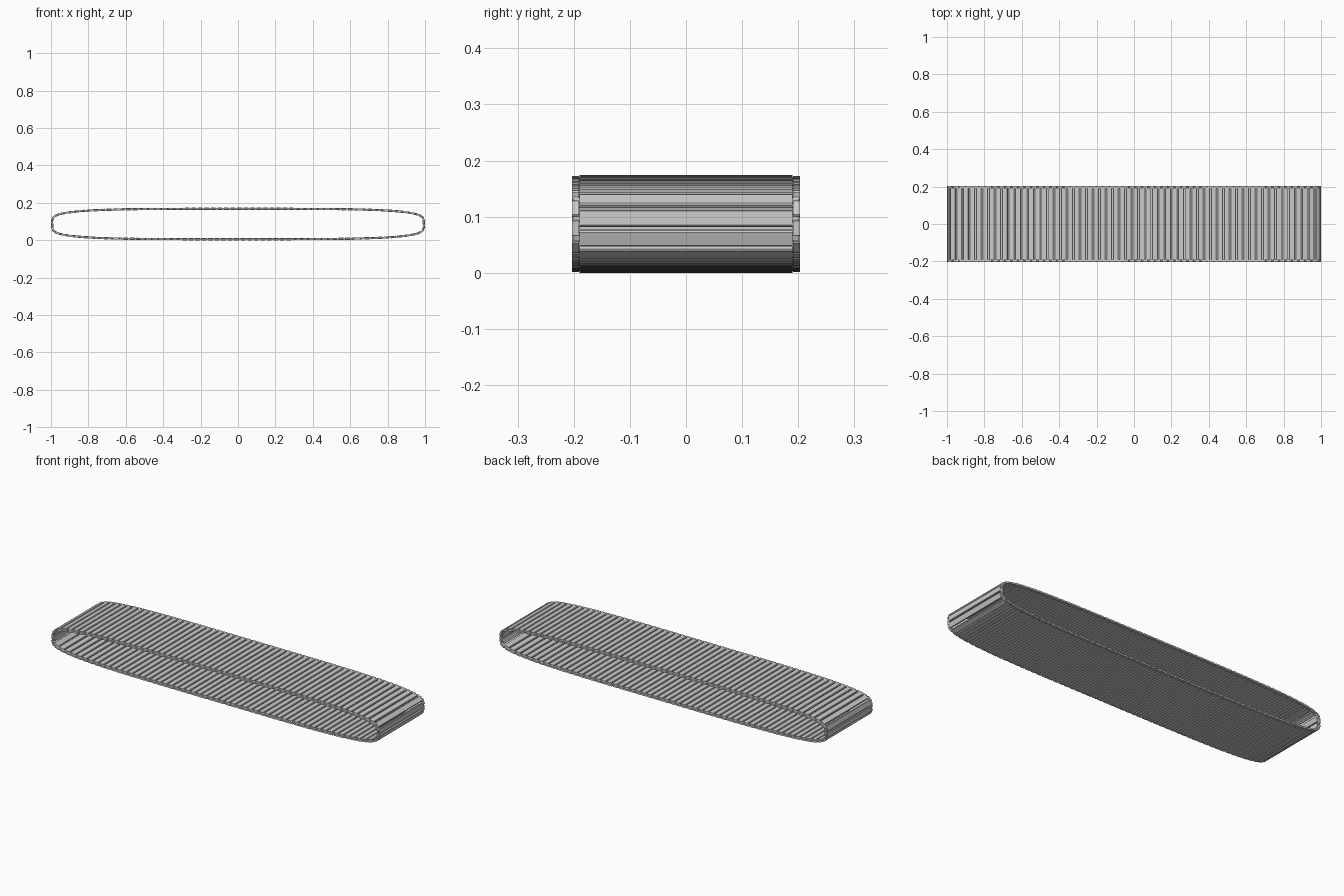
import bpy, bmesh, math
from mathutils import Matrix, Vector

if "Cube" in bpy.data.objects:
    bpy.data.objects.remove(bpy.data.objects["Cube"])

LINKS = 118
HALF_X, HALF_Z, MID_Z, POWER = 0.993, 0.081, 0.087, 4.2


def loop_point(a):
    c, s = math.cos(a), math.sin(a)
    e = 2 / POWER
    return Vector((HALF_X * math.copysign(abs(c) ** e, c), 0,
                   MID_Z + HALF_Z * math.copysign(abs(s) ** e, s)))


# Finely sampled flattened loop with running length
fine = [loop_point(2 * math.pi * i / 24000) for i in range(24001)]
length = [0.0]
for p, q in zip(fine, fine[1:]):
    length.append(length[-1] + (q - p).length)
total = length[-1]
pitch = total / LINKS


def at_length(d):
    d %= total
    lo, hi = 0, len(length) - 1
    while hi - lo > 1:
        m = (lo + hi) // 2
        if length[m] <= d:
            lo = m
        else:
            hi = m
    t = (d - length[lo]) / max(length[hi] - length[lo], 1e-9)
    return fine[lo].lerp(fine[hi], t)


def frame(d):
    a, b = at_length(d - pitch * 0.4), at_length(d + pitch * 0.4)
    t = (b - a).normalized()
    y = Vector((0, 1, 0))
    n = t.cross(y)
    m = Matrix((t, y, n)).transposed().to_4x4()
    m.translation = at_length(d)
    return m


def add_bar(bm, m, y0, y1, w, h, c):
    # Chamfered bar across the track
    prof = [(-w, -h + c), (-w + c, -h), (w - c, -h), (w, -h + c),
            (w, h - c), (w - c, h), (-w + c, h), (-w, h - c)]
    r0 = [bm.verts.new(m @ Vector((x, y0, z))) for x, z in prof]
    r1 = [bm.verts.new(m @ Vector((x, y1, z))) for x, z in prof]
    bm.faces.new(r0)
    bm.faces.new(r1[::-1])
    for i in range(8):
        j = (i + 1) % 8
        bm.faces.new((r0[j], r0[i], r1[i], r1[j]))


def build(name, bars, shift):
    bm = bmesh.new()
    for i in range(LINKS):
        m = frame(0.010 + (i + shift) * pitch)
        for bar in bars:
            add_bar(bm, m, *bar)
    bmesh.ops.recalc_face_normals(bm, faces=bm.faces)
    me = bpy.data.meshes.new(name)
    bm.to_mesh(me)
    bm.free()
    ob = bpy.data.objects.new(name, me)
    bpy.context.collection.objects.link(ob)


# Wide tread plates
build("tread_plates", [(-0.19, 0.19, pitch * 0.43, 0.006, 0.0025)], 0)
# End connectors bridging neighbouring plates on both sides
build("end_connectors", [(s * 0.197 - 0.0065, s * 0.197 + 0.0065,
                          pitch * 0.42, 0.0045, 0.002) for s in (-1, 1)], 0.5)
# Pin ends sticking out of each plate
build("pin_ends", [(s * 0.195 - 0.006, s * 0.195 + 0.006,
                    pitch * 0.2, 0.003, 0.0015) for s in (-1, 1)], 0)
